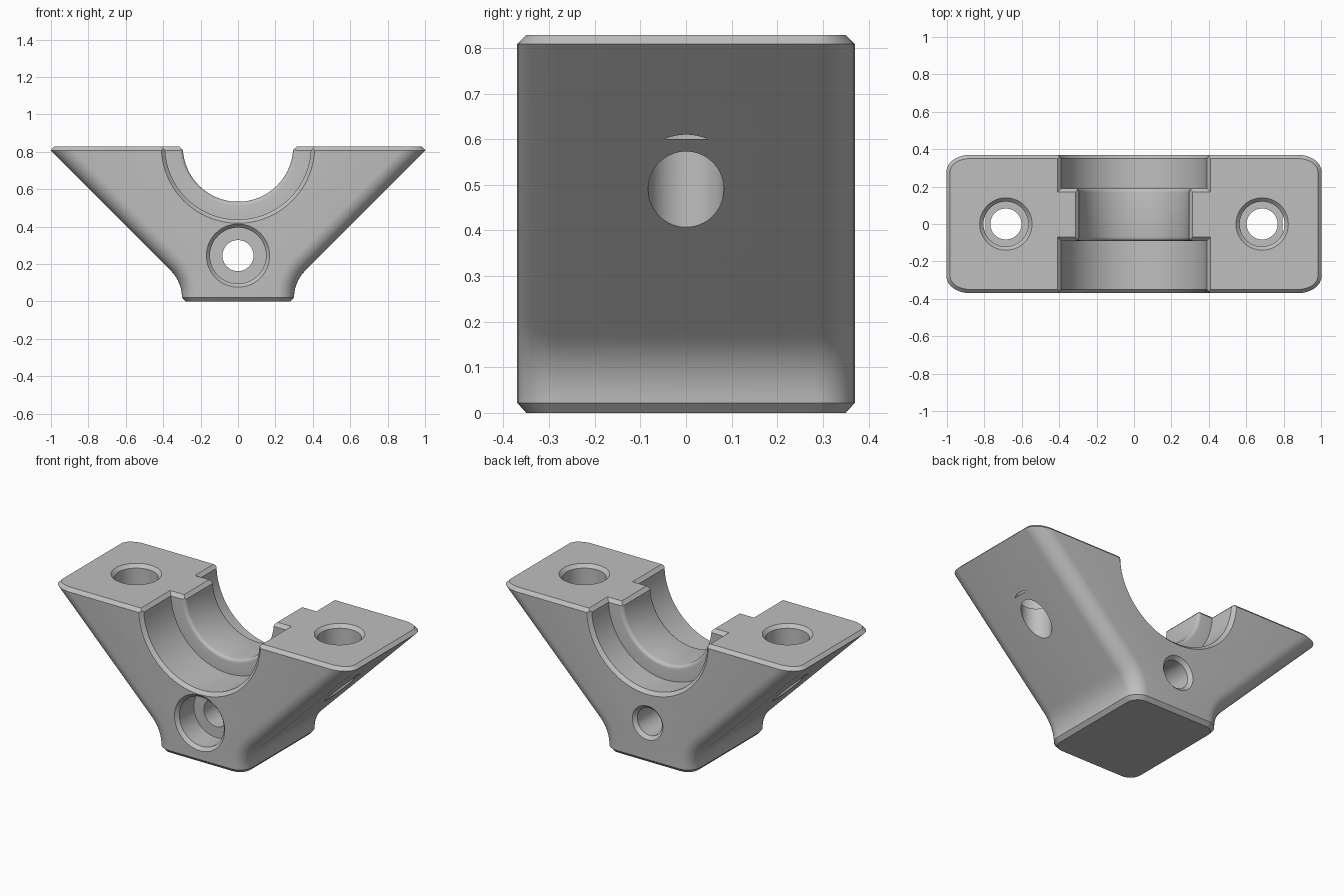
import bpy, bmesh, math
from mathutils import Matrix

if "Cube" in bpy.data.objects:
    bpy.data.objects.remove(bpy.data.objects["Cube"])

TOP, DEPTH, CHAMFER = 0.828, 0.37, 0.02
ROUND = 0.09                       # rounding of the sloped corners
FLARE, FLARE_Z = 0.2, 0.022        # concave flare above the foot
FOOT, SLOPE = 0.3, 0.195

grey = bpy.data.materials.new("light grey")
grey.use_nodes = True
grey.diffuse_color = (0.52, 0.52, 0.52, 1)
grey.node_tree.nodes["Principled BSDF"].inputs["Base Color"].default_value = grey.diffuse_color


def make_object(name, bm):
    bmesh.ops.recalc_face_normals(bm, faces=bm.faces[:])
    mesh = bpy.data.meshes.new(name)
    bm.to_mesh(mesh)
    bm.free()
    mesh.materials.append(grey)
    ob = bpy.data.objects.new(name, mesh)
    bpy.context.scene.collection.objects.link(ob)
    return ob


def loft(name, rings, matrix=Matrix()):
    """Skin a stack of closed rings and cap both ends."""
    bm = bmesh.new()
    loops = [[bm.verts.new(p) for p in ring] for ring in rings]
    for a, b in zip(loops, loops[1:]):
        for i in range(len(a)):
            j = (i + 1) % len(a)
            bm.faces.new((a[i], a[j], b[j], b[i]))
    bm.faces.new(loops[0])
    bm.faces.new(loops[-1])
    bm.transform(matrix)
    return make_object(name, bm)


def lathe(name, profile, matrix, sides=64):
    """Turn (radius, height) points about the axis."""
    angles = [2 * math.pi * i / sides for i in range(sides)]
    return loft(name, [[(r * math.cos(a), r * math.sin(a), t) for a in angles]
                       for r, t in profile], matrix)


def half_width(z, d):
    """Side profile at height z, offset inward by d."""
    rad = FLARE + d
    if z <= FLARE_Z:
        return FOOT - d
    if z - FLARE_Z < rad * math.sqrt(0.5):
        return FOOT + FLARE - math.sqrt(rad ** 2 - (z - FLARE_Z) ** 2)
    return z + SLOPE - d * math.sqrt(2)


def section(z, height, inset=0):
    """Plan outline with rounded corners."""
    corner = []
    for i in range(9):
        t = math.pi / 2 * i / 8
        corner.append((half_width(z, ROUND * (1 - math.cos(t))) - inset * math.cos(t),
                       DEPTH - ROUND + (ROUND - inset) * math.sin(t), height))
    left = [(-x, y, h) for x, y, h in reversed(corner)]
    half = corner + left
    return half + [(-x, -y, h) for x, y, h in half]


# Flared body with chamfered foot and top
shoulder = TOP - CHAMFER
rings = [section(FLARE_Z, 0, CHAMFER)]
rings += [section(z, z) for z in [FLARE_Z + 0.21 * i / 14 for i in range(15)]]
rings += [section(shoulder, shoulder), section(shoulder, TOP, CHAMFER)]
body = loft("clamp_body", rings)

along_y = Matrix.Rotation(-math.pi / 2, 4, "X")
cutters = []

# Half-round saddle with a narrower rib inside
BORE, RIB, RIB_FRONT, RIB_BACK, EASE = 0.39, 0.295, -0.09, 0.19, 0.02
out, edge = DEPTH + CHAMFER, DEPTH - CHAMFER
steps = [math.pi / 2 * i / 4 for i in range(5)]
front_round = [(RIB + EASE * (1 - math.sin(t)), RIB_FRONT + EASE * (1 - math.cos(t))) for t in steps]
back_round = [(r, RIB_FRONT + RIB_BACK - y) for r, y in reversed(front_round)]
saddle = [(BORE + 2 * CHAMFER, -out), (BORE, -edge), (BORE, RIB_FRONT)]
saddle += front_round + back_round
saddle += [(BORE, RIB_BACK), (BORE, edge), (BORE + 2 * CHAMFER, out)]
cutters.append(lathe("saddle_cutter", saddle,
                     Matrix.Translation((0, 0, TOP)) @ along_y, 96))

# Chamfers on the top edges of saddle and rib
def chamfer_block(name, half, y0, y1, grow0, grow1):
    def ring(z, g):
        x = half + g
        a, b = y0 - g * grow0, y1 + g * grow1
        return [(-x, a, z), (x, a, z), (x, b, z), (-x, b, z)]
    return loft(name, [ring(TOP - CHAMFER, 0), ring(TOP + CHAMFER, 2 * CHAMFER)])


cutters.append(chamfer_block("rib_chamfer_cutter", RIB - 0.001, -0.5, 0.5, 0, 0))
cutters.append(chamfer_block("front_chamfer_cutter", BORE - 0.001, -0.5, RIB_FRONT, 0, 1))
cutters.append(chamfer_block("back_chamfer_cutter", BORE - 0.001, RIB_BACK, 0.5, 1, 0))

# Cross bolt hole, counterbored at the front
HOLE = 0.083
cross = [(0.188, -out), (0.15, -edge), (0.15, -0.21), (HOLE, -0.21),
         (HOLE, edge), (HOLE + 2 * CHAMFER, out)]
cutters.append(lathe("cross_hole_cutter", cross,
                     Matrix.Translation((0, 0, 0.245)) @ along_y))

# Counterbored vertical bolt holes in both wings
wing = [(HOLE, 0.2), (HOLE, 0.6), (0.12, 0.6), (0.12, TOP - CHAMFER),
        (0.12 + 2 * CHAMFER, TOP + CHAMFER)]
for side, label in ((1, "left"), (-1, "right")):
    cutters.append(lathe(label + "_hole_cutter", wing,
                         Matrix.Translation((side * 0.685, 0, 0))))

# Cut everything, then shade
bpy.ops.object.select_all(action="DESELECT")
bpy.context.view_layer.objects.active = body
body.select_set(True)
for cutter in cutters:
    cutter.hide_render = True
    mod = body.modifiers.new(cutter.name, "BOOLEAN")
    mod.operation, mod.solver, mod.object = "DIFFERENCE", "EXACT", cutter
    bpy.ops.object.modifier_apply(modifier=mod.name)
for cutter in cutters:
    bpy.data.objects.remove(cutter)
bpy.ops.object.shade_smooth_by_angle(angle=math.radians(30))
